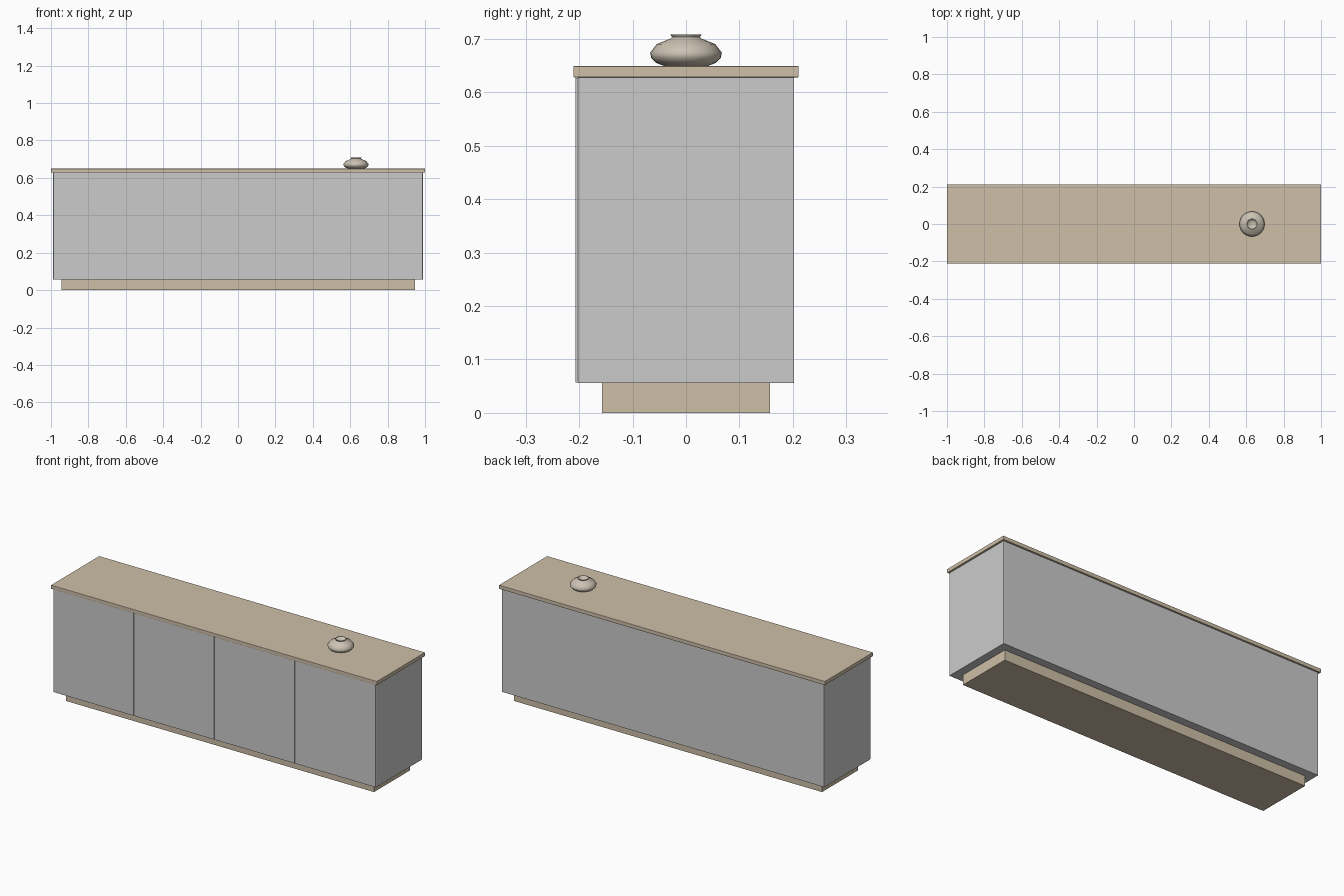
import bpy, math

if "Cube" in bpy.data.objects:
    bpy.data.objects.remove(bpy.data.objects["Cube"])


def material(name, rgb):
    m = bpy.data.materials.new(name)
    m.diffuse_color = (*rgb, 1)
    m.use_nodes = True
    m.node_tree.nodes["Principled BSDF"].inputs["Base Color"].default_value = m.diffuse_color
    return m


wood = material("light_wood", (0.62, 0.52, 0.39))
clay = material("clay", (0.60, 0.54, 0.45))
paint = material("pale_paint", (0.70, 0.70, 0.68))


def box(name, x, y, z, mat, bevel=0.0):
    """Box spanning the given (min, max) ranges."""
    spans = (x, y, z)
    bpy.ops.mesh.primitive_cube_add(size=1, location=[(a + b) / 2 for a, b in spans])
    ob = bpy.context.object
    ob.name = name
    ob.scale = [b - a for a, b in spans]
    bpy.ops.object.transform_apply(location=False, rotation=False, scale=True)
    ob.data.materials.append(mat)
    if bevel:
        mod = ob.modifiers.new("edge", 'BEVEL')
        mod.width = bevel
        mod.segments = 2
    return ob


# Cabinet: plinth, carcass and overhanging top
box("plinth", (-0.945, 0.945), (-0.157, 0.157), (0, 0.056), wood)
box("carcass", (-0.99, 0.99), (-0.202, 0.202), (0.056, 0.628), paint, 0.001)
box("top_board", (-1, 1), (-0.211, 0.211), (0.628, 0.649), wood, 0.0015)

# Four flat doors with thin gaps
pitch, gap = 0.495, 0.004
for i in range(4):
    x0 = -0.99 + i * pitch
    box(f"door_{i + 1}", (x0 + gap / 2, x0 + pitch - gap / 2),
        (-0.207, -0.202), (0.057, 0.627), paint, 0.0008)

# Squat vase, turned from a profile with a shallow mouth
profile = [(0, 0.649), (0.040, 0.649), (0.056, 0.655), (0.065, 0.664),
           (0.067, 0.674), (0.055, 0.690), (0.030, 0.700), (0.026, 0.703),
           (0.029, 0.708), (0.026, 0.708), (0.023, 0.702), (0.012, 0.697),
           (0, 0.696)]
n = 32
verts, rings, faces = [], [], []
for r, z in profile:
    count = n if r else 1
    rings.append([len(verts) + k for k in range(count)])
    for k in range(count):
        a = 2 * math.pi * k / n
        verts.append((r * math.cos(a), r * math.sin(a), z))
for lo, hi in zip(rings, rings[1:]):
    for k in range(n):
        j = (k + 1) % n
        if len(lo) == 1:
            faces.append((lo[0], hi[j], hi[k]))
        elif len(hi) == 1:
            faces.append((lo[k], lo[j], hi[0]))
        else:
            faces.append((lo[k], lo[j], hi[j], hi[k]))
mesh = bpy.data.meshes.new("vase")
mesh.from_pydata(verts, [], faces)
mesh.materials.append(clay)
vase = bpy.data.objects.new("vase", mesh)
vase.location.x = 0.631
bpy.context.collection.objects.link(vase)
bpy.ops.object.select_all(action='DESELECT')
vase.select_set(True)
bpy.context.view_layer.objects.active = vase
bpy.ops.object.shade_smooth_by_angle(angle=math.radians(50))
